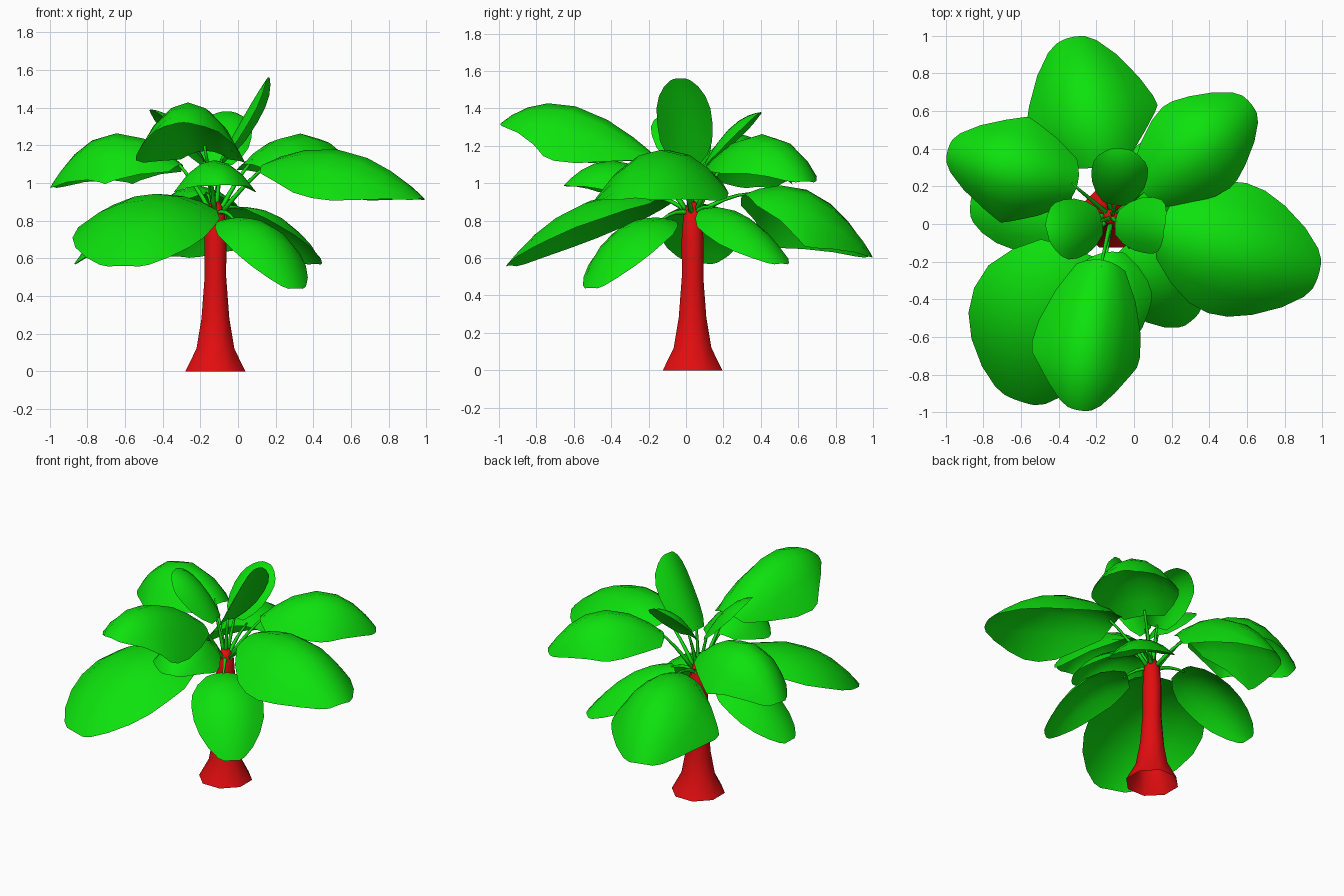
import bpy, bmesh, math
from mathutils import Vector

if "Cube" in bpy.data.objects:
    bpy.data.objects.remove(bpy.data.objects["Cube"])


def make_material(name, color):
    mat = bpy.data.materials.new(name)
    mat.use_nodes = True
    mat.diffuse_color = color
    mat.node_tree.nodes["Principled BSDF"].inputs["Base Color"].default_value = color
    return mat


GREEN = make_material("leaf green", (0.004, 0.76, 0.004, 1))
RED = make_material("trunk red", (0.76, 0.004, 0.005, 1))
CROWN = Vector((-0.12, 0.035, 0.84))
UP = Vector((0, 0, 1))


def finish(bm, name, mat):
    mesh = bpy.data.meshes.new(name)
    bm.to_mesh(mesh)
    bm.free()
    mesh.materials.append(mat)
    for poly in mesh.polygons:
        poly.use_smooth = True
    obj = bpy.data.objects.new(name, mesh)
    bpy.context.collection.objects.link(obj)


def bridge(bm, rows, closed):
    for a, b in zip(rows, rows[1:]):
        count = len(a)
        for i in range(count if closed else count - 1):
            j = (i + 1) % count
            bm.faces.new((a[i], a[j], b[j], b[i]))


def arc(start, mid, end):
    """Quadratic curve through three points, with its tangent."""
    ctrl = 2 * mid - (start + end) / 2
    def at(t):
        point = (1 - t) ** 2 * start + 2 * t * (1 - t) * ctrl + t * t * end
        tangent = (1 - t) * (ctrl - start) + t * (end - ctrl)
        return point, tangent.normalized()
    return at


# Flared trunk, open at the foot
bm = bmesh.new()
rings = []
for z, r in [(0, .172), (.12, .109), (.28, .08), (.5, .062), (.7, .063), (.84, .053), (.9, .026)]:
    ring = []
    for i in range(8):
        a = math.tau * (i + 0.5) / 8
        ring.append(bm.verts.new((CROWN.x + r * math.cos(a), CROWN.y + r * math.sin(a), z)))
    rings.append(ring)
bridge(bm, rings, True)
bm.faces.new(rings[-1])
finish(bm, "trunk", RED)

# Blade outline: position along the leaf, share of the full width
OUTLINE = [(0, .45), (.1, .74), (.25, .94), (.45, 1), (.64, .97), (.79, .84), (.91, .61), (.98, .37), (1, .22)]
ACROSS = [-1, -.66, -.33, 0, .33, .66, 1]


def leaf(name, start, mid, tip, half_width, droop):
    start, mid, tip = Vector(start), Vector(mid), Vector(tip)
    # Arched blade, bent down towards its edges
    curve = arc(start, mid, tip)
    heading = tip - start
    side = Vector((-heading.y, heading.x, 0)).normalized()
    bm = bmesh.new()
    rows = []
    for t, width in OUTLINE:
        point, tangent = curve(t)
        normal = tangent.cross(side)
        rows.append([bm.verts.new(point + side * u * width * half_width
                                  - normal * droop * (u * width) ** 2) for u in ACROSS])
    bridge(bm, rows, False)
    bmesh.ops.recalc_face_normals(bm, faces=bm.faces)
    if sum(f.normal.z for f in bm.faces) < 0:
        bmesh.ops.reverse_faces(bm, faces=bm.faces)
    finish(bm, name, GREEN)
    # Tapered stem from the crown to the blade
    root = CROWN + Vector((start.x - CROWN.x, start.y - CROWN.y, 0)) * 0.12
    stem_end = curve(0.04)[0] - UP * 0.008
    stem = arc(root, (root + stem_end) / 2 + UP * 0.02, stem_end)
    bm = bmesh.new()
    rings = []
    for k in range(5):
        point, tangent = stem(k / 4)
        across = tangent.cross(side).normalized()
        r = 0.015 - 0.002 * k
        rings.append([bm.verts.new(point + r * (math.cos(a) * side + math.sin(a) * across))
                      for a in (math.tau * i / 5 for i in range(5))])
    bridge(bm, rings, True)
    bm.faces.new(rings[0][::-1])
    bm.faces.new(rings[-1])
    bmesh.ops.recalc_face_normals(bm, faces=bm.faces)
    finish(bm, name + "_stem", GREEN)


# Lower ring
leaf("low_front_right_leaf", (-.33, -.13, .92), (-.52, -.55, .89), (-.61, -.94, .56), .38, .15)
leaf("low_front_left_leaf", (-.04, -.11, .81), (.16, -.33, .75), (.31, -.51, .44), .23, .1)
leaf("low_back_left_leaf", (0, .13, .87), (.21, .31, .81), (.41, .51, .57), .21, .11)
leaf("low_right_leaf", (-.33, .07, .89), (-.62, .08, .82), (-.87, .09, .57), .22, .09)
leaf("low_back_leaf", (-.16, .31, .94), (-.26, .68, .95), (-.34, .99, .61), .36, .32)
# Middle ring
leaf("front_leaf", (-.17, -.19, 1.17), (-.25, -.63, 1.42), (-.29, -.99, 1.32), .29, .3)
leaf("left_leaf", (.14, -.02, 1.1), (.57, -.15, 1.17), (.98, -.27, .92), .36, .26)
leaf("back_left_leaf", (.05, .17, 1.1), (.36, .43, 1.26), (.62, .64, 1.01), .28, .21)
leaf("back_right_leaf", (-.3, .21, 1.1), (-.68, .3, 1.26), (-.99, .39, .98), .29, .27)
leaf("short_front_leaf", (-.15, -.15, 1.03), (-.12, -.42, 1.12), (-.07, -.65, .99), .22, .17)
# Young upright leaves
leaf("upright_left_leaf", (-.1, .01, 1.11), (.04, 0, 1.37), (.16, -.03, 1.56), .15, .06)
leaf("upright_right_leaf", (-.17, .02, 1.1), (-.31, -.02, 1.31), (-.46, -.05, 1.39), .16, .06)
leaf("upright_back_leaf", (-.1, .1, 1.1), (-.08, .24, 1.3), (-.06, .4, 1.38), .15, .06)
